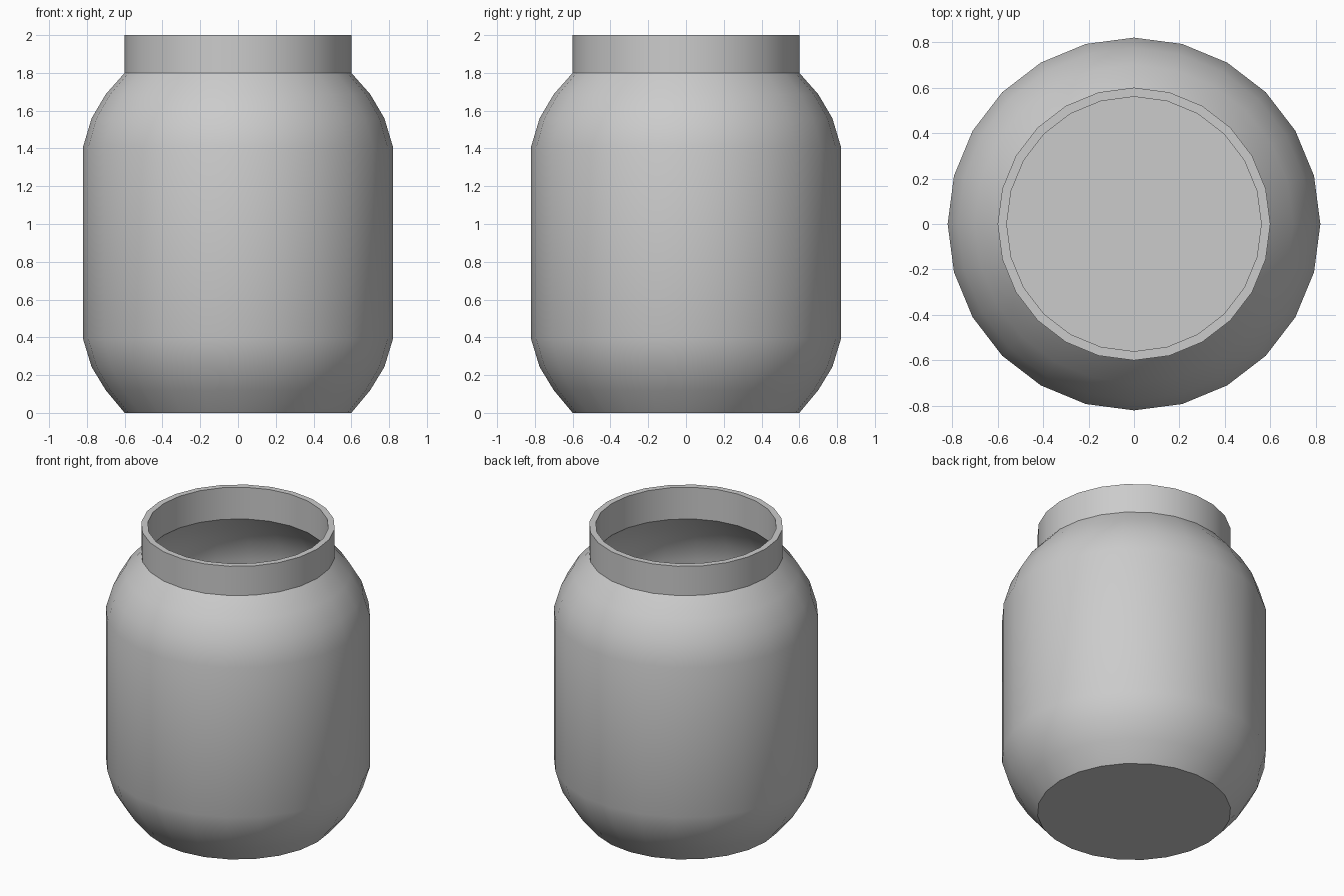
import bpy, bmesh
from math import cos, sin, pi

if "Cube" in bpy.data.objects:
    bpy.data.objects.remove(bpy.data.objects["Cube"])

SIDES = 24

# Jar wall profile (radius, height): up the outside, over the rim, down the inside
outer = [(0.6, 0), (0.7, 0.12), (0.775, 0.243), (0.82, 0.39),
         (0.82, 1.41), (0.775, 1.56), (0.7, 1.687), (0.6, 1.8), (0.6, 2.0)]
inner = [(0.56, 2.0), (0.56, 1.784), (0.67, 1.664), (0.737, 1.543), (0.78, 1.404),
         (0.78, 0.396), (0.737, 0.26), (0.67, 0.143), (0.581, 0.04)]


def lathe(name, profile):
    bm = bmesh.new()
    rings = [[bm.verts.new((r * cos(2 * pi * i / SIDES), r * sin(2 * pi * i / SIDES), z))
              for i in range(SIDES)] for r, z in profile]
    for a, b in zip(rings, rings[1:]):
        for i in range(SIDES):
            j = (i + 1) % SIDES
            bm.faces.new((a[i], a[j], b[j], b[i]))
    # Closed underside and inside floor
    bm.faces.new(rings[0][::-1])
    bm.faces.new(rings[-1])
    bmesh.ops.recalc_face_normals(bm, faces=bm.faces)
    mesh = bpy.data.meshes.new(name)
    bm.to_mesh(mesh)
    bm.free()
    obj = bpy.data.objects.new(name, mesh)
    bpy.context.collection.objects.link(obj)
    return obj


# Hollow jar, smooth with crisp rim, neck and base edges
jar = lathe("jar", outer + inner)
bpy.context.view_layer.objects.active = jar
jar.select_set(True)
bpy.ops.object.shade_smooth_by_angle(angle=0.7)
